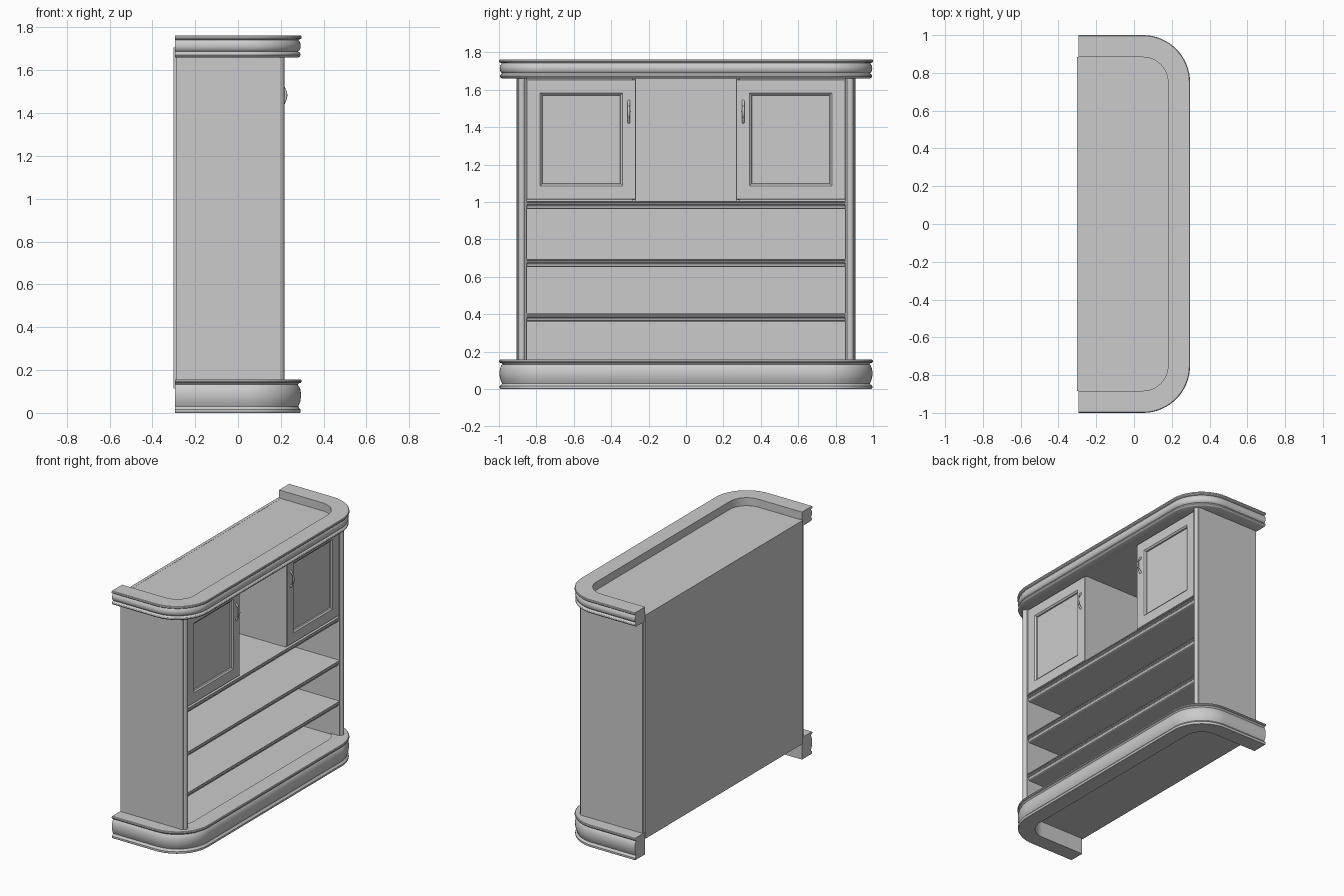
import bpy, bmesh, math

if "Cube" in bpy.data.objects:
    bpy.data.objects.remove(bpy.data.objects["Cube"])


def loft(name, rings, angle=30):
    """Skin a list of closed point rings, capped at both ends."""
    bm = bmesh.new()
    vr = [[bm.verts.new(p) for p in r] for r in rings]
    n = len(vr[0])
    for a, b in zip(vr, vr[1:]):
        for i in range(n):
            j = (i + 1) % n
            bm.faces.new((a[i], a[j], b[j], b[i]))
    bm.faces.new(vr[0])
    bm.faces.new(vr[-1])
    bmesh.ops.recalc_face_normals(bm, faces=bm.faces)
    me = bpy.data.meshes.new(name)
    bm.to_mesh(me)
    bm.free()
    ob = bpy.data.objects.new(name, me)
    bpy.context.collection.objects.link(ob)
    bpy.ops.object.select_all(action='DESELECT')
    ob.select_set(True)
    bpy.context.view_layer.objects.active = ob
    bpy.ops.object.shade_smooth_by_angle(angle=math.radians(angle))
    return ob


def box(name, x0, x1, y0, y1, z0, z1):
    ring = [(x0, y0), (x1, y0), (x1, y1), (x0, y1)]
    return loft(name, [[(x, y, z) for x, y in ring] for z in (z0, z1)])


def u_path(d, back=-0.295, r=0.25, seg=16):
    """Rounded U outline, inset by d from the outermost edge."""
    pts = [(back, -1 + d)]
    for cy, a0 in ((-0.75, -90), (0.75, 0)):
        for i in range(seg + 1):
            a = math.radians(a0 + 90 * i / seg)
            pts.append((0.047 + (r - d) * math.cos(a), cy + (r - d) * math.sin(a)))
    return pts + [(back, 1 - d)]


def moulding(name, profile):
    paths = [u_path(d) for d, z in profile]
    rings = [[(*p[i], z) for p, (d, z) in zip(paths, profile)]
             for i in range(len(paths[0]))]
    return loft(name, rings)


def board(name, z0, z1):
    return loft(name, [[(x, y, z) for x, y in u_path(0.117, -0.29)] for z in (z0, z1)])


# U-shaped plinth and cornice mouldings: (inset, height)
moulding("plinth_moulding", [
    (0.117, 0), (0.008, 0), (0.004, 0.006), (0.004, 0.016), (0.012, 0.022),
    (0.016, 0.03), (0.012, 0.04), (0.006, 0.055), (0.003, 0.075), (0.003, 0.092),
    (0.006, 0.11), (0.012, 0.124), (0.018, 0.132), (0.013, 0.138),
    (0.003, 0.141), (0, 0.147), (0.002, 0.154), (0.006, 0.157), (0.117, 0.157)])
moulding("cornice_moulding", [
    (0.117, 1.66), (0.016, 1.66), (0.009, 1.664), (0.005, 1.67), (0.006, 1.678),
    (0.011, 1.684), (0.017, 1.688), (0.011, 1.693), (0.006, 1.702),
    (0.004, 1.714), (0.006, 1.727), (0.011, 1.736), (0.015, 1.742),
    (0.003, 1.746), (0, 1.75), (0.001, 1.759), (0.004, 1.762), (0.117, 1.762)])

# Carcass boards
board("floor_board", 0.115, 0.15)
board("top_board", 1.662, 1.705)
box("back_panel", -0.302, -0.28, -0.885, 0.885, 0.115, 1.706)

# Side panels with a beaded front edge: (x, y) plan profile
side_profile = [(-0.29, 0.905), (0.195, 0.905), (0.2, 0.902), (0.2, 0.896),
                (0.208, 0.893), (0.214, 0.886), (0.216, 0.878), (0.214, 0.87),
                (0.208, 0.863), (0.2, 0.86), (0.2, 0.854), (0.195, 0.851), (-0.29, 0.851)]
for s, side in ((-1, "left"), (1, "right")):
    loft(side + "_side_panel",
         [[(x, s * y, z) for x, y in side_profile] for z in (0.12, 1.67)])

# Shelves with moulded nosing: (x, height) profile
shelf_profile = [(-0.285, 0), (0.185, 0), (0.19, 0.003), (0.192, 0.012),
                 (0.196, 0.018), (0.203, 0.021), (0.206, 0.026), (0.203, 0.032),
                 (0.197, 0.035), (0.205, 0.037), (0.206, 0.043), (-0.285, 0.043)]
for i, z0 in enumerate((0.362, 0.652, 0.962)):
    loft("shelf_%d" % (i + 1),
         [[(x, y, z0 + z) for x, z in shelf_profile] for y in (-0.853, 0.853)])


def rect(s, x, inset):
    y0, y1, z0, z1 = 0.266 + inset, 0.853 - inset, 1.012 + inset, 1.655 - inset
    return [(x, s * y, z) for y, z in ((y0, z0), (y1, z0), (y1, z1), (y0, z1))]


# Cupboards: partition, framed door and pull handle
for s, side in ((-1, "left"), (1, "right")):
    ya, yb = sorted((s * 0.27, s * 0.29))
    box(side + "_partition", -0.285, 0.18, ya, yb, 1.0, 1.665)
    loft(side + "_door", [rect(s, x, i) for x, i in (
        (0.178, 0), (0.196, 0), (0.2, 0.003), (0.2, 0.073), (0.196, 0.077),
        (0.192, 0.084), (0.184, 0.086))], 20)
    rings = []
    for i in range(17):
        t = i / 16
        z = 1.425 + 0.115 * t
        x = 0.198 + 0.026 * math.sin(math.pi * t) ** 0.8
        r = 0.0055 + 0.0025 * abs(math.cos(2 * math.pi * t))
        tilt = 0.7 * math.cos(math.pi * t)
        rings.append([(x - r * math.cos(a) * math.cos(tilt) * 0.8,
                       s * 0.306 + r * math.sin(a),
                       z + r * math.cos(a) * math.sin(tilt))
                      for a in (2 * math.pi * k / 12 for k in range(12))])
    loft(side + "_handle", rings, 50)
